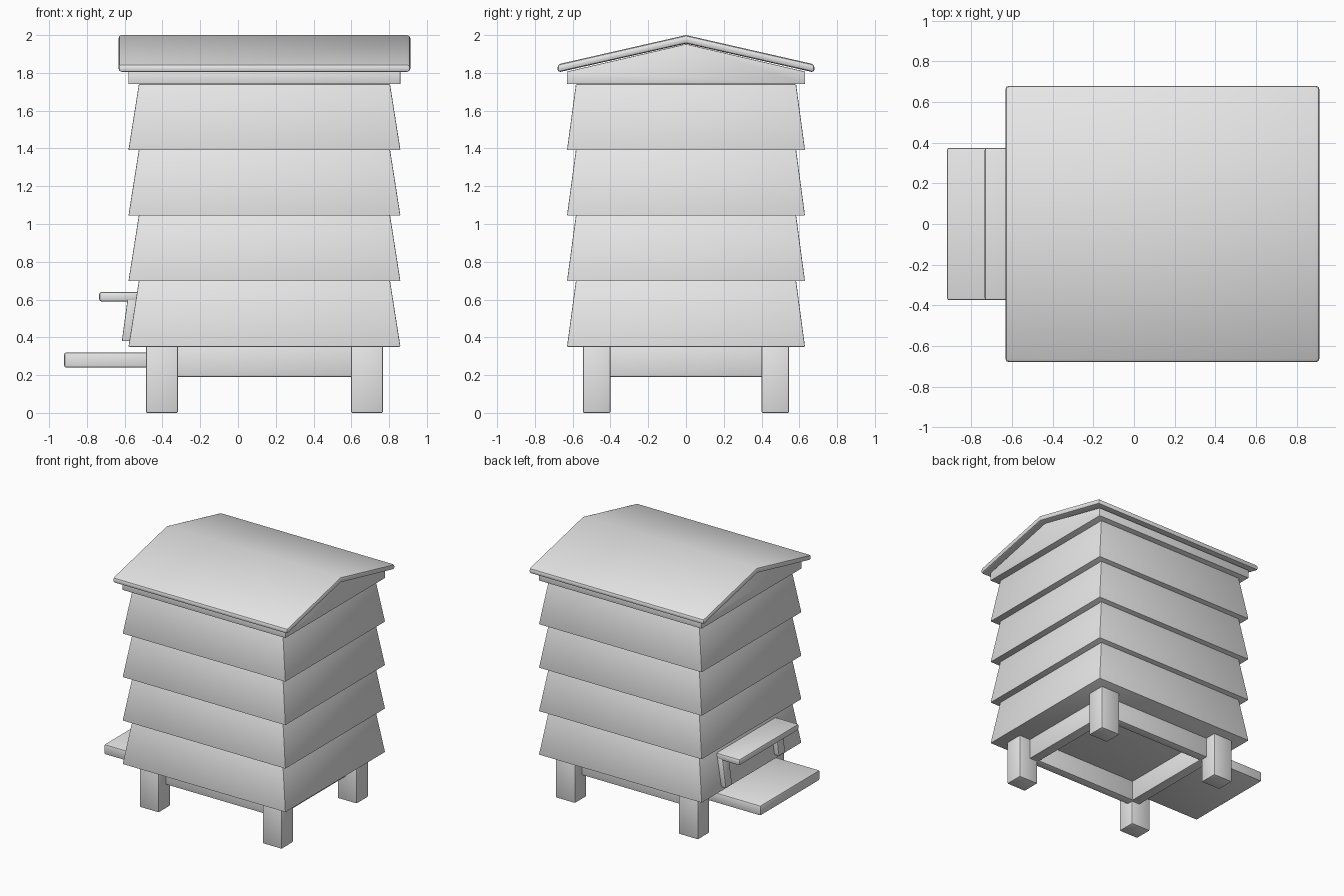
import bpy
import math

if "Cube" in bpy.data.objects:
    bpy.data.objects.remove(bpy.data.objects["Cube"], do_unlink=True)

grey = bpy.data.materials.new("plain_grey")
grey.use_nodes = True
grey.diffuse_color = (0.8, 0.8, 0.8, 1)
grey.node_tree.nodes["Principled BSDF"].inputs["Base Color"].default_value = (0.8, 0.8, 0.8, 1)

CX = 0.14  # middle of the hive body


def finish(name, verts, faces, bevel):
    mesh = bpy.data.meshes.new(name)
    mesh.from_pydata(verts, [], faces)
    mesh.materials.append(grey)
    obj = bpy.data.objects.new(name, mesh)
    bpy.context.collection.objects.link(obj)
    bpy.ops.object.select_all(action="DESELECT")
    obj.select_set(True)
    bpy.context.view_layer.objects.active = obj
    bpy.ops.object.mode_set(mode="EDIT")
    bpy.ops.mesh.select_all(action="SELECT")
    bpy.ops.mesh.normals_make_consistent(inside=False)
    bpy.ops.object.mode_set(mode="OBJECT")
    if bevel:
        mod = obj.modifiers.new("soft_edges", "BEVEL")
        mod.width = bevel
        mod.segments = 2
        mod.limit_method = "ANGLE"
        bpy.ops.object.modifier_apply(modifier=mod.name)
    bpy.ops.object.shade_smooth_by_angle(angle=math.radians(25))
    return obj


def loft(name, first, second, bevel):
    """Solid between two matching outlines."""
    n = len(first)
    sides = [(i, (i + 1) % n, n + (i + 1) % n, n + i) for i in range(n)]
    caps = [tuple(range(n)), tuple(range(n, 2 * n))]
    return finish(name, first + second, sides + caps, bevel)


def rect(x0, x1, y0, y1, z):
    return [(x0, y0, z), (x1, y0, z), (x1, y1, z), (x0, y1, z)]


def box(name, x0, x1, y0, y1, z0, z1, bevel=0.006):
    return loft(name, rect(x0, x1, y0, y1, z0), rect(x0, x1, y0, y1, z1), bevel)


def along_x(name, profile, x0, x1, bevel):
    return loft(name, [(x0, y, z) for y, z in profile], [(x1, y, z) for y, z in profile], bevel)


def along_y(name, profile, y0, y1, bevel):
    return loft(name, [(x, y0, z) for x, z in profile], [(x, y1, z) for x, z in profile], bevel)


# Four flared tiers
for i in range(4):
    z = 0.35 + i * 0.347
    loft(f"tier_{i + 1}",
         rect(CX - 0.72, CX + 0.72, -0.63, 0.63, z),
         rect(CX - 0.665, CX + 0.665, -0.583, 0.583, z + 0.349), 0.005)

# Gable block and the folded roof above it
along_x("gable_block", [(-0.63, 1.74), (0.63, 1.74), (0.63, 1.807), (0, 1.953), (-0.63, 1.807)],
        CX - 0.72, CX + 0.72, 0.004)
along_x("roof", [(-0.68, 1.802), (0, 1.955), (0.68, 1.802), (0.68, 1.845), (0, 2.0), (-0.68, 1.845)],
        CX - 0.772, CX + 0.772, 0.016)

# Legs and the rails between them
for sx, side in ((-1, "right"), (1, "left")):
    for sy, end in ((-1, "front"), (1, "back")):
        x, y = CX + sx * 0.543, sy * 0.473
        box(f"{end}_{side}_leg", x - 0.085, x + 0.085, y - 0.073, y + 0.073, 0, 0.36, 0.008)
    x = CX + sx * 0.49
    box(f"{side}_rail", x - 0.04, x + 0.04, -0.45, 0.45, 0.19, 0.36)
for sy, end in ((-1, "front"), (1, "back")):
    y = sy * 0.42
    box(f"{end}_rail", CX - 0.52, CX + 0.52, y - 0.035, y + 0.035, 0.19, 0.36)

# Landing board, porch canopy and its leaning brackets
box("landing_board", -0.92, -0.36, -0.375, 0.375, 0.24, 0.32, 0.01)
along_y("porch_canopy", [(-0.735, 0.59), (-0.52, 0.59), (-0.52, 0.64), (-0.735, 0.64)],
        -0.375, 0.375, 0.012)
for sy, end in ((-1, "front"), (1, "back")):
    y = sy * 0.335
    along_y(f"{end}_porch_bracket", [(-0.615, 0.38), (-0.56, 0.38), (-0.53, 0.6), (-0.585, 0.6)],
            y - 0.04, y + 0.04, 0.005)
